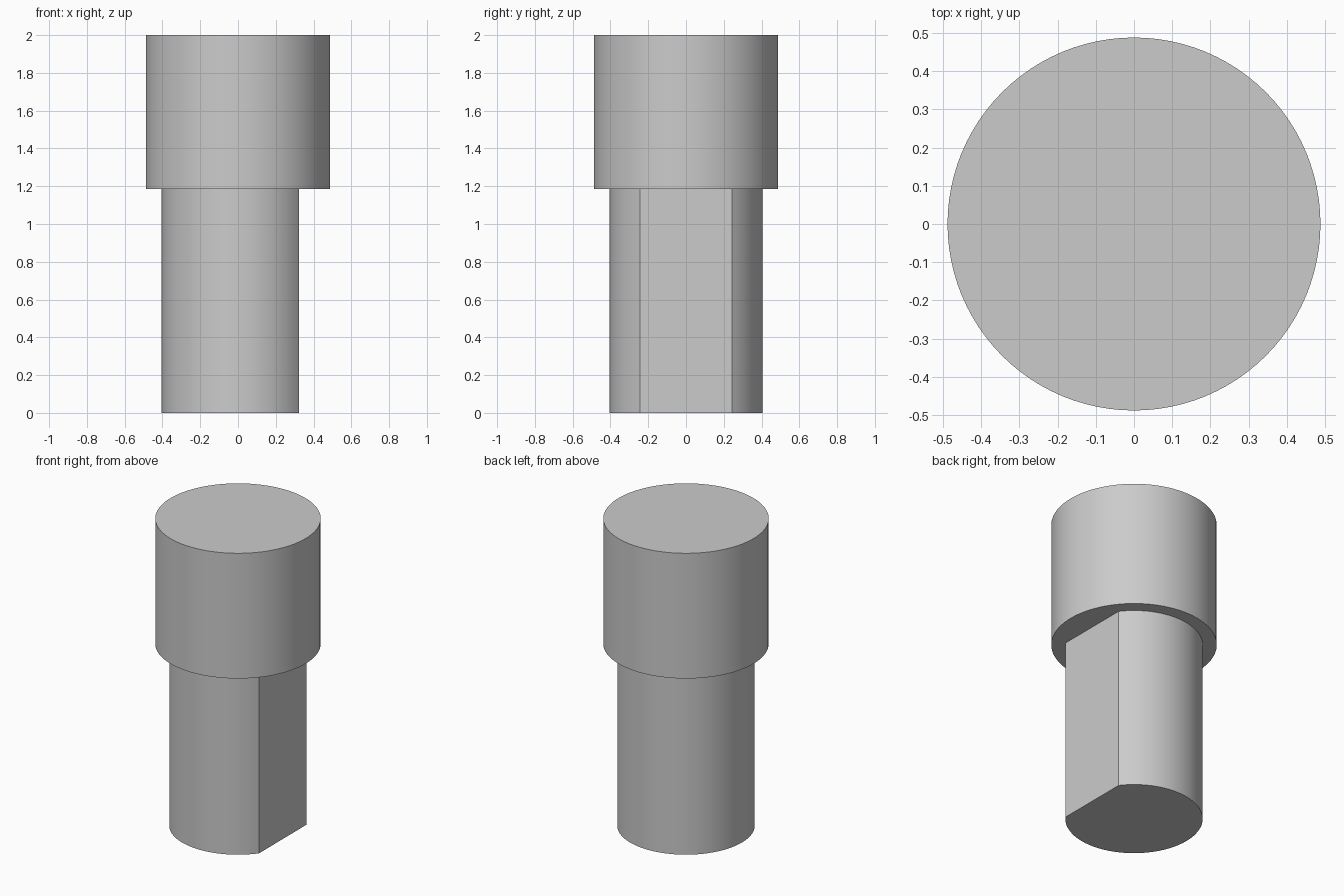
import bpy
import bmesh
import math

cube = bpy.data.objects.get("Cube")
if cube:
    bpy.data.objects.remove(cube, do_unlink=True)

grey = bpy.data.materials.new("light_grey")
grey.use_nodes = True
colour = (0.6, 0.6, 0.6, 1)
grey.diffuse_color = colour
grey.node_tree.nodes["Principled BSDF"].inputs["Base Color"].default_value = colour


def extrude_outline(name, outline, bottom, top):
    """Raise a closed 2D outline into a solid."""
    bm = bmesh.new()
    base = bm.faces.new([bm.verts.new((x, y, bottom)) for x, y in outline])
    raised = bmesh.ops.extrude_face_region(bm, geom=[base], use_keep_orig=True)
    verts = [v for v in raised["geom"] if isinstance(v, bmesh.types.BMVert)]
    bmesh.ops.translate(bm, verts=verts, vec=(0, 0, top - bottom))
    bmesh.ops.recalc_face_normals(bm, faces=bm.faces[:])
    mesh = bpy.data.meshes.new(name)
    bm.to_mesh(mesh)
    bm.free()
    mesh.materials.append(grey)
    obj = bpy.data.objects.new(name, mesh)
    bpy.context.collection.objects.link(obj)
    bpy.ops.object.select_all(action="DESELECT")
    obj.select_set(True)
    bpy.context.view_layer.objects.active = obj
    bpy.ops.object.shade_smooth_by_angle(angle=math.radians(25))
    return obj


def arc(radius, start, end, steps):
    angles = [start + (end - start) * i / steps for i in range(steps + 1)]
    return [(radius * math.cos(a), radius * math.sin(a)) for a in angles]


# Round head
SPLIT = 1.185
extrude_outline("head", arc(0.488, 0, math.tau, 96)[:-1], SPLIT, 2)

# Shank with one flat on its left side; the arc's closing chord is the flat
RADIUS = 0.405
half_angle = math.acos(0.323 / RADIUS)
extrude_outline("shank", arc(RADIUS, half_angle, math.tau - half_angle, 80), 0, SPLIT)
